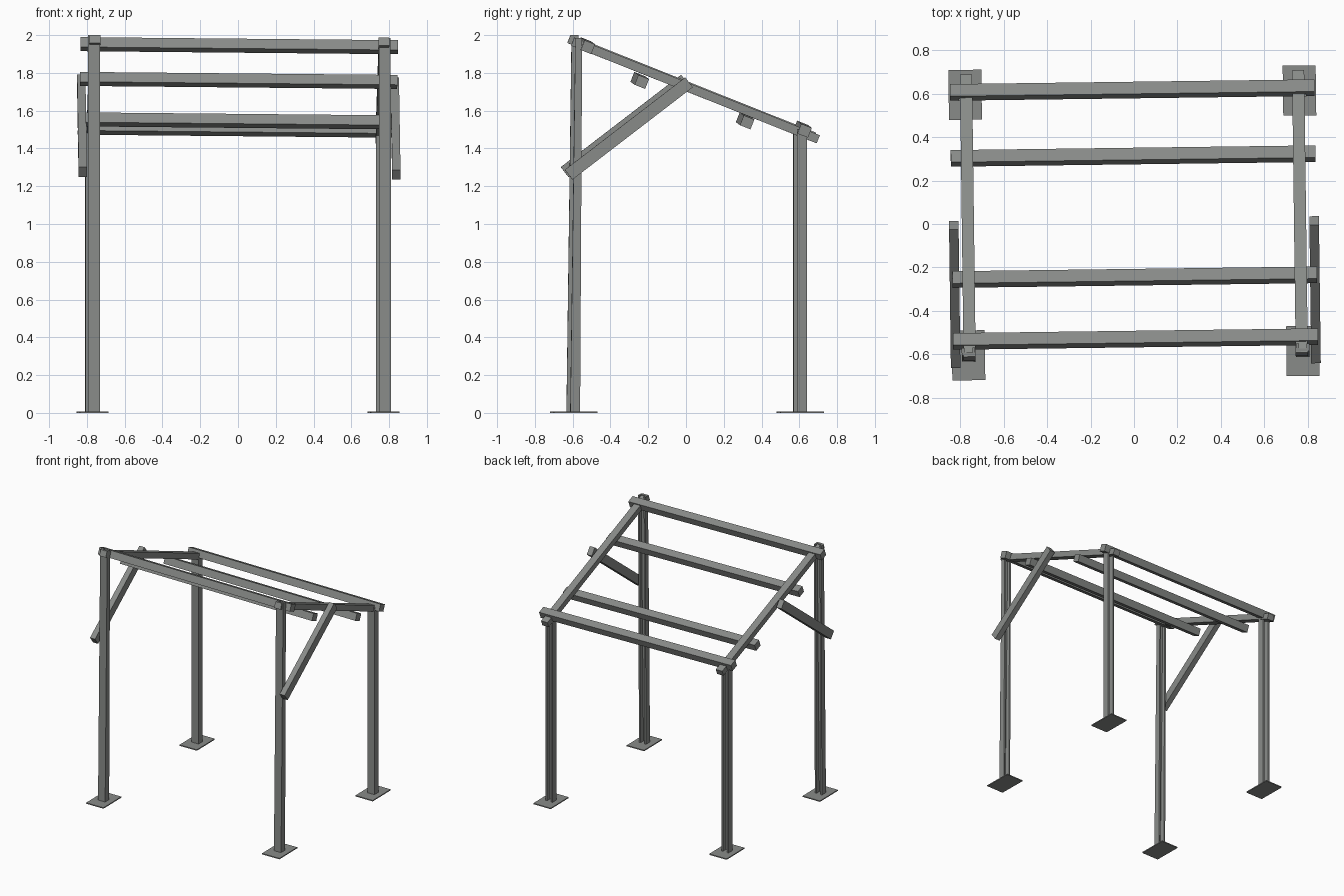
import bpy, bmesh, math
from mathutils import Matrix, Vector

if "Cube" in bpy.data.objects:
    bpy.data.objects.remove(bpy.data.objects["Cube"])

steel = bpy.data.materials.new("grey_steel")
steel.diffuse_color = (0.25, 0.26, 0.25, 1)
steel.use_nodes = True
steel.node_tree.nodes["Principled BSDF"].inputs["Base Color"].default_value = steel.diffuse_color

TWIST = Matrix.Rotation(math.radians(0.74), 4, 'Z')   # whole frame sits slightly turned
SLOPE = -0.398                                        # roof pitch


def finish(name, bm):
    bmesh.ops.recalc_face_normals(bm, faces=bm.faces)
    bm.transform(TWIST)
    me = bpy.data.meshes.new(name)
    bm.to_mesh(me)
    bm.free()
    me.materials.append(steel)
    ob = bpy.data.objects.new(name, me)
    bpy.context.collection.objects.link(ob)


def beam(name, a, b, w, h, side):
    """Rectangular bar from a to b; w is measured along the side direction."""
    a, b = Vector(a), Vector(b)
    d = (b - a).normalized()
    s = Vector(side)
    s = (s - d * s.dot(d)).normalized()
    u = d.cross(s)
    m = Matrix((s * w, u * h, b - a)).transposed().to_4x4()
    m.translation = (a + b) / 2
    bm = bmesh.new()
    bmesh.ops.create_cube(bm, size=1, matrix=m)
    finish(name, bm)


def channel(name, x, y0, y1, top, w, d0, d1, t=0.013):
    """Upright U-section post, open towards the back."""
    bm = bmesh.new()
    rings = []
    for z, y, d in ((0.005, y0, d0), (top, y1, d1)):
        k, f = w / 2, d / 2
        pts = [(-k, -f), (k, -f), (k, f), (k - t, f), (k - t, t - f),
               (t - k, t - f), (t - k, f), (-k, f)]
        rings.append([bm.verts.new((x + px, y + py, z)) for px, py in pts])
    lo, hi = rings
    for i in range(8):
        j = (i + 1) % 8
        bm.faces.new((lo[i], lo[j], hi[j], hi[i]))
    bm.faces.new(lo)
    bm.faces.new(hi)
    finish(name, bm)


for side, s in (("left", -1), ("right", 1)):
    dz = -0.007 * s
    # posts
    channel(f"front_post_{side}", s * 0.77, -0.597, -0.578, 1.993 + dz, 0.062, 0.052, 0.036)
    channel(f"back_post_{side}", s * 0.77, 0.604, 0.604, 1.51 + dz, 0.062, 0.052, 0.052)
    # foot plates
    for end, y in (("front", -0.595), ("back", 0.605)):
        beam(f"{end}_foot_plate_{side}", (s * 0.77, y, 0), (s * 0.77, y, 0.008),
             0.152, 0.23, (1, 0, 0))
    # sloping rafters
    y0, y1 = -0.61, 0.69
    beam(f"rafter_{side}", (s * 0.765, y0, 1.73 + SLOPE * y0 + dz),
         (s * 0.765, y1, 1.73 + SLOPE * y1 + dz), 0.056, 0.046, (1, 0, 0))
    # diagonal braces
    beam(f"brace_{side}", (s * 0.83, -0.632, 1.268 + dz), (s * 0.83, 0.005, 1.757 + dz),
         0.044, 0.066, (1, 0, 0))

# cross rails
for name, y, z in (("front_rail", -0.53, 1.944), ("upper_purlin", -0.245, 1.76),
                   ("lower_purlin", 0.313, 1.546), ("back_rail", 0.617, 1.502)):
    beam(name, (-0.84, y, z + 0.008), (0.84, y, z - 0.008), 0.06, 0.056, (0, 1, SLOPE))
